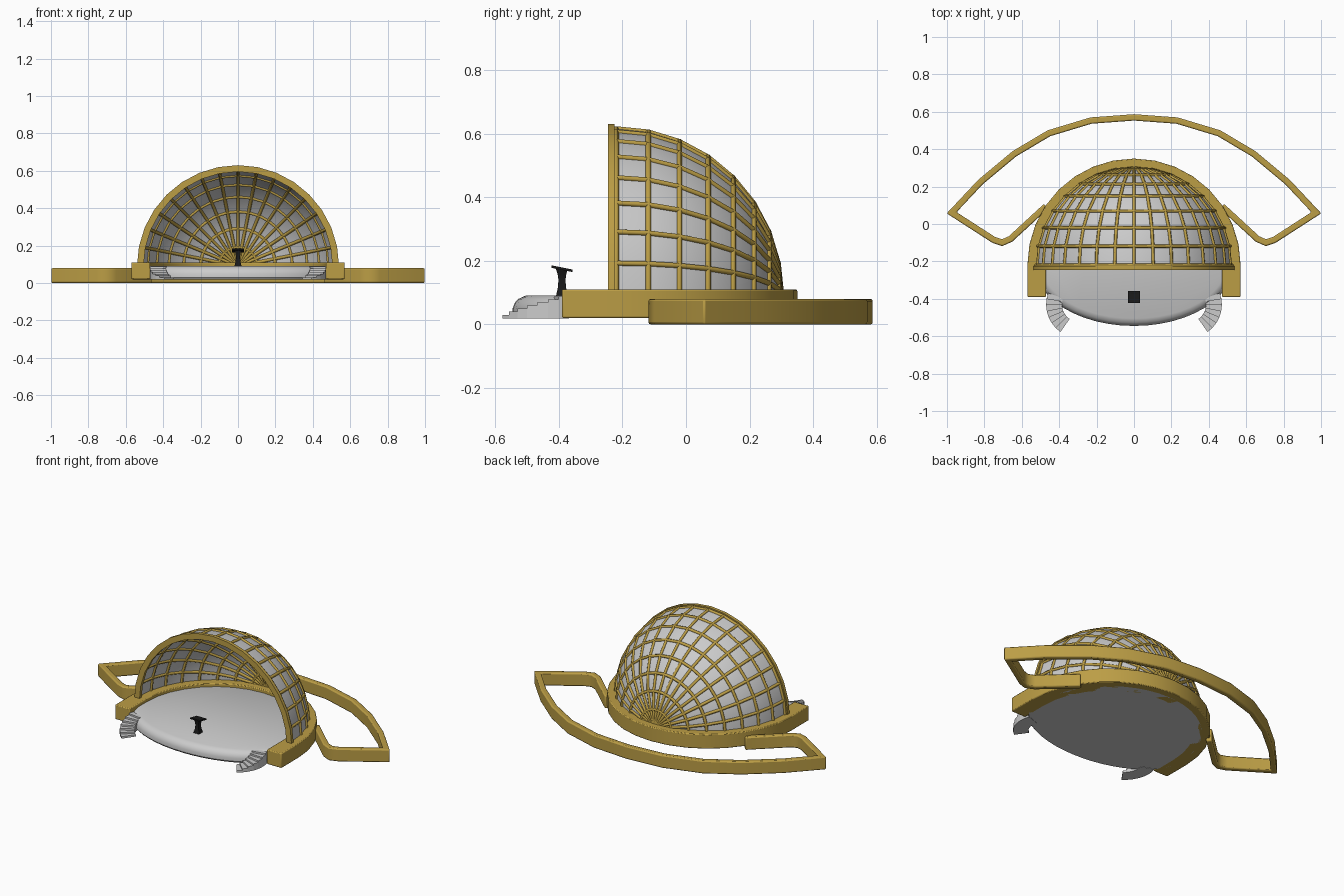
import bpy, bmesh
from math import sin, cos, pi, radians
from mathutils import Vector

if "Cube" in bpy.data.objects:
    bpy.data.objects.remove(bpy.data.objects["Cube"])

def material(name, color):
    m = bpy.data.materials.new(name)
    m.diffuse_color = color
    m.use_nodes = True
    m.node_tree.nodes["Principled BSDF"].inputs["Base Color"].default_value = m.diffuse_color
    return m

gold = material("gold", (0.50, 0.34, 0.06, 1))
black = material("black", (0.01, 0.01, 0.01, 1))

def finish(ob, mat=None, bevel=0, angle=35):
    if mat:
        ob.data.materials.append(mat)
    bpy.context.view_layer.objects.active = ob
    for o in bpy.context.selected_objects:
        o.select_set(False)
    ob.select_set(True)
    if bevel:
        b = ob.modifiers.new("bevel", 'BEVEL')
        b.width, b.segments, b.limit_method = bevel, 2, 'ANGLE'
        b.angle_limit = radians(50)
    if ob.type == 'MESH':
        bpy.ops.object.shade_smooth_by_angle(angle=radians(angle))
    return ob

def mesh(name, verts, faces):
    bm = bmesh.new()
    vs = [bm.verts.new(v) for v in verts]
    for f in faces:
        bm.faces.new([vs[i] for i in f])
    bmesh.ops.recalc_face_normals(bm, faces=bm.faces)
    me = bpy.data.meshes.new(name)
    bm.to_mesh(me)
    bm.free()
    ob = bpy.data.objects.new(name, me)
    bpy.context.collection.objects.link(ob)
    return ob

def loft(name, loops, capped=True):
    """Skin between closed loops of equal length, with end caps."""
    n = len(loops[0])
    faces = [(k*n+i, k*n+(i+1) % n, (k+1)*n+(i+1) % n, (k+1)*n+i)
             for k in range(len(loops)-1) for i in range(n)]
    if capped:
        faces += [tuple(range(n)), tuple(range((len(loops)-1)*n, len(loops)*n))]
    return mesh(name, [p for l in loops for p in l], faces)

def band(name, a, b, lo, hi, place):
    """Rectangular bar between two parallel 2D paths."""
    return loft(name, [[place(*p, lo), place(*q, lo), place(*q, hi), place(*p, hi)]
                       for p, q in zip(a, b)])

def flat(u, v, h):
    return (u, v, h)

def upright(u, v, h):
    return (u, h, v)

CY, CZ, R, RY = -0.22, 0.09, 0.525, 0.52
N, M = 16, 8

def dome_pt(i, j, k=1.0):
    a, t = pi*i/N, pi/2*j/M
    return (k*R*cos(t)*cos(a), CY + k*RY*sin(t), CZ + k*R*cos(t)*sin(a))

# Dome shell: quarter sphere with its pole at the back
verts = [dome_pt(i, j) for j in range(M) for i in range(N+1)] + [dome_pt(0, M)]
w = N + 1
faces = [(j*w+i, j*w+i+1, (j+1)*w+i+1, (j+1)*w+i) for j in range(M-1) for i in range(N)]
faces += [((M-1)*w+i, (M-1)*w+i+1, M*w) for i in range(N)]
finish(mesh("dome_shell", verts, faces))

# Dome ribs: meridians and parallels
cu = bpy.data.curves.new("dome_ribs", 'CURVE')
cu.dimensions = '3D'
cu.bevel_depth, cu.bevel_resolution, cu.use_fill_caps = 0.009, 1, True
paths = [[dome_pt(i, j) for j in range(M+1)] for i in range(N+1)]
paths += [[dome_pt(i, j) for i in range(N+1)] for j in range(M)]
for p in paths:
    s = cu.splines.new('POLY')
    s.points.add(len(p)-1)
    for q, c in zip(s.points, p):
        q.co = (*c, 1)
ribs = bpy.data.objects.new("dome_ribs", cu)
bpy.context.collection.objects.link(ribs)
finish(ribs, gold)

# Front arch
arc = [(cos(pi*i/N), sin(pi*i/N)) for i in range(N+1)]
finish(band("front_arch", [(0.505*c, CZ+0.505*s) for c, s in arc],
            [(0.54*c, CZ+0.54*s) for c, s in arc], -0.245, -0.225, upright), gold)

# U-shaped base wall
def u_path(r):
    return [(r, -0.39)] + [(r*c, CY + r*s) for c, s in arc] + [(-r, -0.39)]
finish(band("base_wall", u_path(0.47), u_path(0.57), 0.02, 0.11, flat), gold, 0.005)

# Stage floor: round at the back, shallow bow with rounded lip at the front
def floor_loop(inset, z):
    pts = []
    for i in range(48):
        a = 2*pi*i/48
        ry = 0.53 if sin(a) > 0 else 0.325
        pts.append(((0.53-inset)*cos(a), CY + (ry-inset)*sin(a), z))
    return pts
finish(loft("stage_floor", [floor_loop(i, z) for i, z in
       ((0.008, 0.02), (0, 0.03), (0, 0.05), (0.006, 0.067), (0.018, 0.08), (0.04, 0.09))]))

# Outer loop wall, mitred from a half path
half = [(0.23, 0.553), (0.455, 0.485), (0.64, 0.375), (0.82, 0.225), (0.975, 0.06),
        (0.75, -0.085), (0.705, -0.1), (0.66, -0.08), (0.47, 0.095)]
path = [Vector((-x, y)) for x, y in reversed(half)] + [Vector((0, 0.57))] + [Vector(p) for p in half]
sides = ([], [])
for i, p in enumerate(path):
    d0 = (p - path[max(i-1, 0)]).normalized()
    d1 = (path[min(i+1, len(path)-1)] - p).normalized()
    if i == 0:
        d0 = d1
    if i == len(path)-1:
        d1 = d0
    n0, n1 = Vector((-d0.y, d0.x)), Vector((-d1.y, d1.x))
    m = (n0 + n1).normalized()
    m *= 0.017 / m.dot(n0)
    sides[0].append(p - m)
    sides[1].append(p + m)
finish(band("outer_wall", sides[0], sides[1], 0.0, 0.08, flat), gold, 0.007, 50)

# Curved stairs on both sides
STEPS = 7
for side, label in ((-1, "left"), (1, "right")):
    for k in range(STEPS):
        a0, a1 = (radians(160 + 75*(k+e)/STEPS) for e in (0, 1))
        top = 0.088 - 0.058*k/(STEPS-1)
        ring = [(r, a) for a, rs in ((a0, (0.095, 0.18)), (a1, (0.18, 0.095))) for r in rs]
        loops = [[(-side*(-0.29 + r*cos(a)), -0.43 + r*sin(a), z) for r, a in ring]
                 for z in (0.018, top)]
        finish(loft(f"{label}_stair_{k+1}", loops))

# Lectern: waisted post and tilted top
def square(h, z, tilt=0):
    return [(x*h, -0.39 + y*h, z - tilt*y*h) for x, y in ((-1, -1), (1, -1), (1, 1), (-1, 1))]
finish(loft("lectern_post", [square(h, z) for h, z in
       ((0.019, 0.088), (0.013, 0.115), (0.011, 0.14), (0.014, 0.16), (0.02, 0.176))]), black)
finish(loft("lectern_top", [square(0.033, 0.171, 0.2), square(0.033, 0.179, 0.2)]), black)
